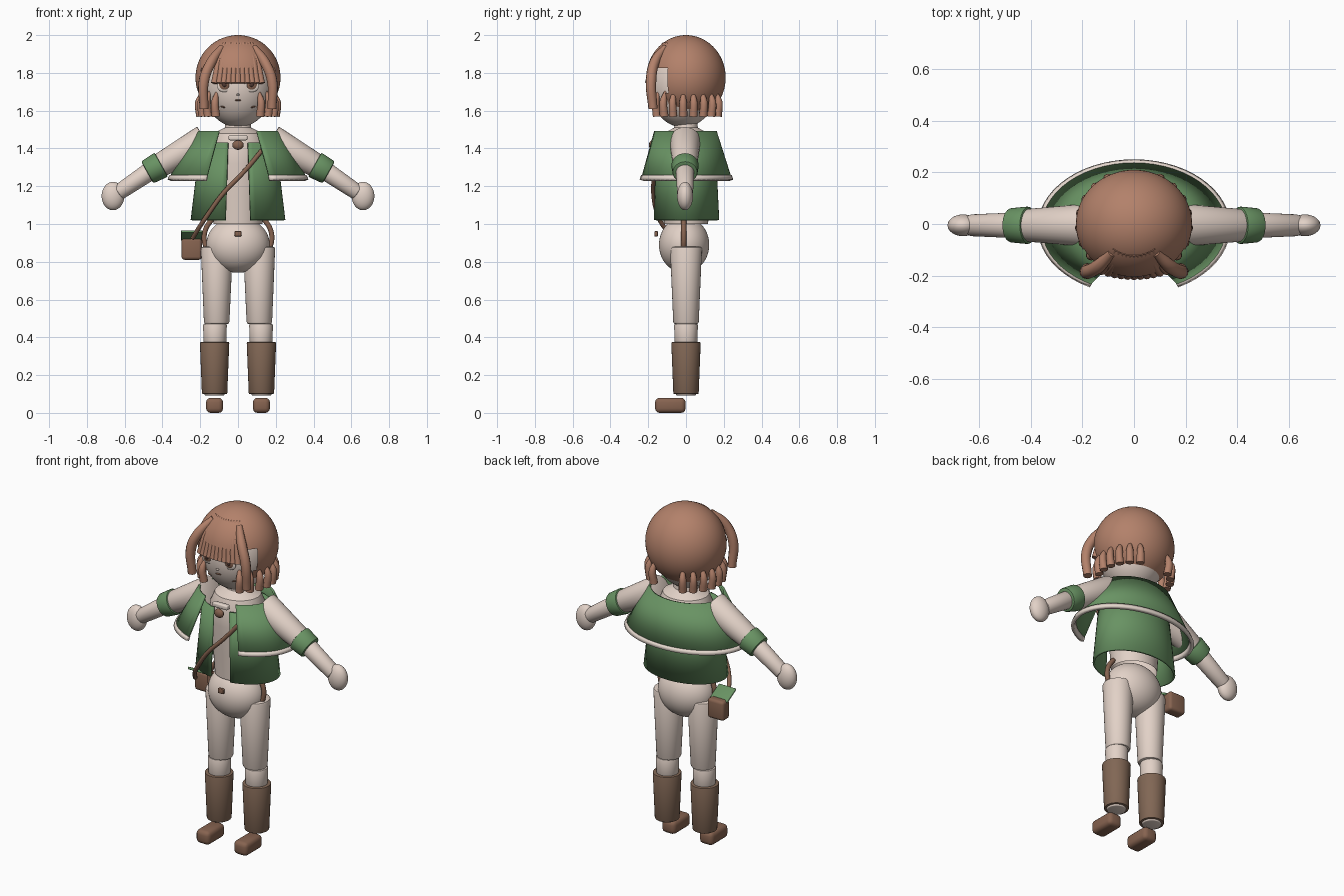
import bpy, bmesh, math
from mathutils import Vector, Matrix

cube = bpy.data.objects.get("Cube")
if cube:
    bpy.data.objects.remove(cube, do_unlink=True)


def material(name, rgb):
    m = bpy.data.materials.new(name)
    m.use_nodes = True
    col = (*rgb, 1)
    m.diffuse_color = col
    node = next(n for n in m.node_tree.nodes if n.type == 'BSDF_PRINCIPLED')
    node.inputs["Base Color"].default_value = col
    return m


SKIN = material("skin", (.76, .64, .57))
HAIR = material("hair brown", (.45, .22, .145))
GREEN = material("cloth green", (.14, .29, .125))
CREAM = material("cream trim", (.78, .68, .61))
BOOT = material("boot brown", (.22, .135, .09))
LEATHER = material("leather brown", (.24, .125, .08))
DARK = material("dark brown", (.09, .045, .035))


def finish(ob, mat, smooth=True):
    ob.data.materials.clear()
    ob.data.materials.append(mat)
    if smooth:
        bpy.ops.object.select_all(action='DESELECT')
        ob.select_set(True)
        bpy.context.view_layer.objects.active = ob
        bpy.ops.object.shade_smooth_by_angle(angle=math.radians(40))
    return ob


def from_bmesh(name, bm, mat, smooth=True):
    me = bpy.data.meshes.new(name)
    bm.to_mesh(me)
    bm.free()
    ob = bpy.data.objects.new(name, me)
    bpy.context.collection.objects.link(ob)
    return finish(ob, mat, smooth)


def ellipsoid(name, c, r, mat, keep=None, seg=48, rot=0):
    bm = bmesh.new()
    bmesh.ops.create_uvsphere(bm, u_segments=seg, v_segments=seg * 2 // 3, radius=1)
    place = Matrix.Translation(c) @ Matrix.Rotation(rot, 4, 'Y') @ Matrix.Diagonal((*r, 1))
    bm.transform(place)
    if keep:
        drop = [f for f in bm.faces if not keep(f.calc_center_median())]
        bmesh.ops.delete(bm, geom=drop, context='FACES')
    return from_bmesh(name, bm, mat)


def limb(name, p, q, r1, r2, mat, bevel=.008):
    p, q = Vector(p), Vector(q)
    d = q - p
    bm = bmesh.new()
    bmesh.ops.create_cone(bm, cap_ends=True, segments=32, radius1=r1, radius2=r2, depth=d.length)
    rims = [e for e in bm.edges if any(len(f.verts) > 4 for f in e.link_faces)]
    bmesh.ops.bevel(bm, geom=rims, offset=bevel, segments=2, affect='EDGES', profile=.5)
    turn = d.to_track_quat('Z', 'Y').to_matrix().to_4x4()
    bm.transform(Matrix.Translation((p + q) / 2) @ turn)
    return from_bmesh(name, bm, mat)


def box(name, c, size, mat, bevel=.01, tilt=0):
    bm = bmesh.new()
    bmesh.ops.create_cube(bm, size=1)
    bm.transform(Matrix.Diagonal((*size, 1)))
    bmesh.ops.bevel(bm, geom=bm.edges[:], offset=bevel, segments=3, affect='EDGES', profile=.5)
    bm.transform(Matrix.Translation(c) @ Matrix.Rotation(tilt, 4, 'X'))
    return from_bmesh(name, bm, mat)


def tube(name, pts, radii, mat):
    cu = bpy.data.curves.new(name, 'CURVE')
    cu.dimensions = '3D'
    cu.bevel_depth = 1
    cu.bevel_resolution = 3
    cu.use_fill_caps = True
    cu.resolution_u = 6
    sp = cu.splines.new('BEZIER')
    sp.bezier_points.add(len(pts) - 1)
    for b, p, r in zip(sp.bezier_points, pts, radii):
        b.co, b.radius = p, r
        b.handle_left_type = b.handle_right_type = 'AUTO'
    ob = bpy.data.objects.new(name, cu)
    bpy.context.collection.objects.link(ob)
    bpy.ops.object.select_all(action='DESELECT')
    ob.select_set(True)
    bpy.context.view_layer.objects.active = ob
    bpy.ops.object.convert(target='MESH')
    return finish(bpy.context.view_layer.objects.active, mat)


def shell(name, rings, gap, mat, thick=.012):
    """Open-fronted elliptical wall; each ring is z, x radius, y radius, y centre."""
    bm = bmesh.new()
    n = 48
    rows = []
    for z, rx, ry, cy in rings:
        angles = [gap + (math.tau - 2 * gap) * i / n for i in range(n + 1)]
        rows.append([bm.verts.new((rx * math.sin(a), cy - ry * math.cos(a), z)) for a in angles])
    for a, b in zip(rows, rows[1:]):
        for i in range(n):
            bm.faces.new((a[i], a[i + 1], b[i + 1], b[i]))
    bmesh.ops.recalc_face_normals(bm, faces=bm.faces[:])
    ob = from_bmesh(name, bm, mat)
    mod = ob.modifiers.new("thickness", 'SOLIDIFY')
    mod.thickness = thick
    mod.offset = 0
    return ob


# Torso, neck and hips
bm = bmesh.new()
profile = [(.13, 1.0), (.14, 1.15), (.155, 1.32), (.155, 1.42), (.13, 1.48), (.07, 1.51), (.06, 1.58)]
rows = [[bm.verts.new((r * math.cos(math.tau * i / 32), .9 * r * math.sin(math.tau * i / 32), z))
         for i in range(32)] for r, z in profile]
for a, b in zip(rows, rows[1:]):
    for i in range(32):
        bm.faces.new((a[i], a[(i + 1) % 32], b[(i + 1) % 32], b[i]))
from_bmesh("torso", bm, SKIN)
ellipsoid("hips", (0, -.01, .89), (.168, .133, .148), SKIN)

# Head and hair cap with an open face
HC, HR = Vector((0, -.015, 1.73)), Vector((.185, .18, .218))
ellipsoid("head", HC, HR, SKIN)
ellipsoid("hair_cap", (0, 0, 1.775), (.225, .21, .225), HAIR,
          lambda c: c.z > 1.575 and not (c.y < -.1 and c.z < 1.83), 64)


def face_y(x, z):
    k = 1 - (x / HR.x) ** 2 - ((z - HC.z) / HR.z) ** 2
    return HC.y - HR.y * math.sqrt(max(k, 0))


def face_mark(name, x, z, rx, rz, mat, lift=0, rot=0):
    ellipsoid(name, (x, face_y(x, z) - lift, z), (rx, .009, rz), mat, seg=18, rot=rot)


face_mark("nose", 0, 1.685, .009, .006, SKIN, .003)
face_mark("mouth", 0, 1.655, .017, .004, LEATHER)

# Fringe
for i in range(11):
    t = i / 5 - 1
    sag = .02 * t * t
    tube(f"fringe_strand_{i + 1}",
         [(.07 * t, -.115 + sag, 1.955), (.1 * t, -.172 + sag, 1.87), (.125 * t, -.2 + sag, 1.745)],
         [.011, .015, .018], HAIR)

# Clothing
shell("vest", [(1.02, .245, .17, 0), (1.43, .195, .155, -.005)], .27, GREEN)
shell("cape", [(1.245, .358, .247, -.012), (1.49, .215, .17, -.013)], .482, GREEN)
shell("cape_trim", [(1.232, .364, .253, -.012), (1.256, .354, .245, -.012)], .478, CREAM, .02)
box("collar_clasp", (0, -.16, 1.457), (.1, .03, .028), CREAM, .008)
ellipsoid("collar_gem", (0, -.178, 1.418), (.03, .018, .026), LEATHER, seg=12)
box("belt_button", (0, -.158, .948), (.036, .018, .028), LEATHER, .004)

# Shoulder strap and pouch
tube("shoulder_strap",
     [(.135, -.145, 1.4), (.03, -.165, 1.275), (-.08, -.172, 1.16), (-.16, -.15, 1.05),
      (-.2, -.12, .99), (-.24, -.06, .925)], [.012] * 6, LEATHER)
box("pouch", (-.245, .045, .868), (.108, .065, .115), LEATHER, .016)
box("pouch_flap", (-.245, 0, .938), (.112, .1, .014), GREEN, .004, -.5)

for s, side in ((1, "left"), (-1, "right")):
    # Face details
    face_mark(side + "_eye_white", s * .072, 1.73, .04, .032, CREAM)
    face_mark(side + "_iris", s * .072, 1.737, .029, .028, LEATHER, .004)
    face_mark(side + "_pupil", s * .072, 1.74, .013, .015, DARK, .009)
    face_mark(side + "_eyelash", s * .074, 1.764, .04, .007, DARK, .005, s * .15)
    face_mark(side + "_cheek_mark", s * .08, 1.62, .014, .004, LEATHER, 0, s * -.3)

    # Face framing locks and side locks
    tube(side + "_framing_lock",
         [(s * .085, -.11, 1.935), (s * .14, -.165, 1.86), (s * .18, -.185, 1.76), (s * .18, -.175, 1.61)],
         [.018, .027, .028, .024], HAIR)
    for i in range(8):
        a = math.radians(-54 + 16.5 * i)
        ring = ((.185, 1.705), (.208, 1.645), (.2, 1.57))
        tube(f"{side}_side_lock_{i + 1}",
             [(s * r * math.cos(a), r * .95 * math.sin(a), z) for r, z in ring],
             [.007, .02, .023], HAIR)

    # Arms
    shoulder, elbow = Vector((s * .175, -.005, 1.443)), Vector((s * .45, -.005, 1.29))
    wrist = Vector((s * .635, -.005, 1.165))
    axis = (elbow - shoulder).normalized()
    limb(side + "_upper_arm", shoulder, elbow, .084, .06, SKIN)
    limb(side + "_cuff", elbow - axis * .05, elbow + axis * .035, .073, .066, GREEN)
    limb(side + "_forearm", elbow, wrist, .05, .042, SKIN)
    ellipsoid(side + "_hand", (s * .662, -.005, 1.148), (.06, .042, .075), SKIN)

    # Legs, boots and feet
    limb(side + "_thigh", (s * .113, 0, .47), (s * .112, 0, .88), .067, .085, SKIN, .012)
    limb(side + "_knee", (s * .122, 0, .36), (s * .122, 0, .472), .06, .063, SKIN)
    limb(side + "_boot", (s * .124, 0, .1), (s * .124, 0, .375), .067, .078, BOOT, .005)
    limb(side + "_ankle", (s * .124, 0, .092), (s * .124, 0, .12), .052, .056, SKIN, .004)
    box(side + "_foot", (s * .124, -.083, .04), (.09, .162, .08), LEATHER, .024)
    tube(side + "_hip_strap",
         [(s * .135, -.012, 1.03), (s * .172, -.012, .97), (s * .178, -.012, .91), (s * .165, -.012, .87)],
         [.014] * 4, LEATHER)
